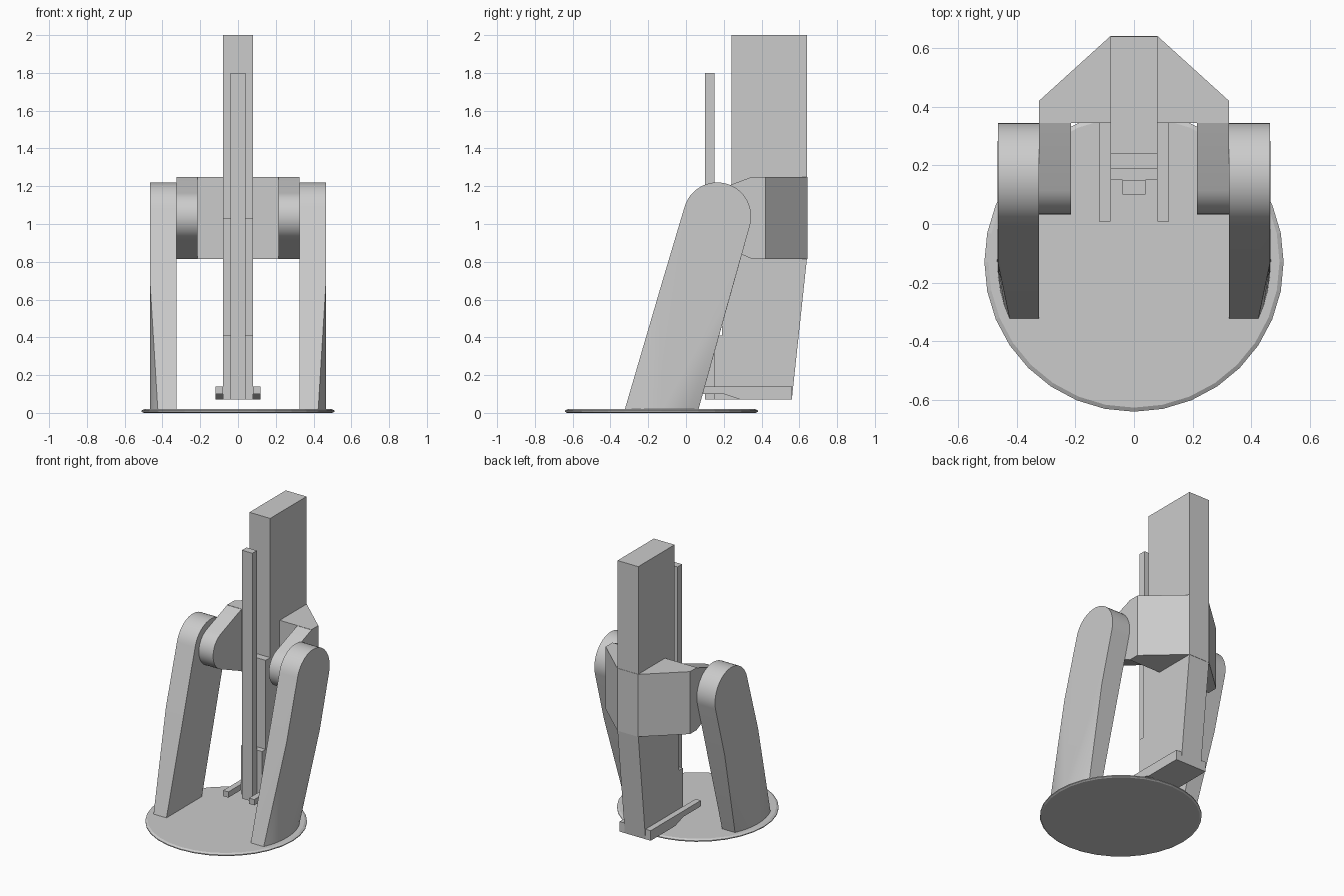
import bpy, bmesh
from math import sin, cos, pi, sqrt

if "Cube" in bpy.data.objects:
    bpy.data.objects.remove(bpy.data.objects["Cube"])

DISC_Y = -0.13            # centre of the base disc
PIVOT = (0.165, 1.04)     # arm pivot (y, z)


def finish(bm, name, smooth=False, mirror=False):
    bmesh.ops.recalc_face_normals(bm, faces=bm.faces)
    me = bpy.data.meshes.new(name)
    bm.to_mesh(me)
    bm.free()
    ob = bpy.data.objects.new(name, me)
    bpy.context.collection.objects.link(ob)
    if mirror:
        ob.modifiers.new("Mirror", 'MIRROR')
    if smooth:
        bpy.ops.object.select_all(action='DESELECT')
        ob.select_set(True)
        bpy.context.view_layer.objects.active = ob
        bpy.ops.object.shade_smooth_by_angle(angle=0.5)
    return ob


def prism(name, pts, place, lo, hi, **kw):
    """Extrude a 2D outline; place(a, b, t) maps it to 3D."""
    bm = bmesh.new()
    f = bm.faces.new([bm.verts.new(place(a, b, lo)) for a, b in pts])
    ext = bmesh.ops.extrude_face_region(bm, geom=[f])['geom']
    step = [h - l for h, l in zip(place(0, 0, hi), place(0, 0, lo))]
    bmesh.ops.translate(bm, vec=step, verts=[v for v in ext if isinstance(v, bmesh.types.BMVert)])
    return finish(bm, name, **kw)


def hull(name, pts, **kw):
    bm = bmesh.new()
    for p in pts:
        bm.verts.new(p)
    r = bmesh.ops.convex_hull(bm, input=bm.verts)
    junk = {g for g in r['geom_interior'] + r['geom_unused'] if isinstance(g, bmesh.types.BMVert)}
    bmesh.ops.delete(bm, geom=list(junk), context='VERTS')
    bmesh.ops.dissolve_limit(bm, angle_limit=0.01, verts=bm.verts, edges=bm.edges)
    return finish(bm, name, **kw)


def ring(r, n=48):
    return [(PIVOT[0] + r * cos(2 * pi * i / n), PIVOT[1] + r * sin(2 * pi * i / n)) for i in range(n)]


def side(y, z, x):
    return (x, y, z)


def plan(x, y, z):
    return (x, y, z)


# base disc with bevelled rim
bm = bmesh.new()
loops = []
for r, z in [(0.5, 0), (0.511, 0.006), (0.511, 0.012), (0.497, 0.02)]:
    loops.append([bm.verts.new((r * cos(pi * i / 16), DISC_Y + r * sin(pi * i / 16), z)) for i in range(32)])
for a, b in zip(loops, loops[1:]):
    for i in range(32):
        j = (i + 1) % 32
        bm.faces.new((a[i], a[j], b[j], b[i]))
bm.faces.new(loops[0])
bm.faces.new(loops[-1])
finish(bm, "base_disc")

# leaning support arms, outer foot edge follows the disc
pts = [(x, y, z) for x in (0.325, 0.465) for y, z in ring(0.18)]
pts += [(0.325, -0.325, 0.015), (0.325, 0.065, 0.015)]
pts += [(0.465, -0.13, 0.68), (0.465, 0.238, 0.635)]
for i in range(9):
    y = -0.325 + 0.39 * i / 8
    pts.append((sqrt(0.467 ** 2 - (y - DISC_Y) ** 2), y, 0.015))
hull("support_arm", pts, smooth=True, mirror=True)

# rounded pivot lugs between arms and carrier
lug = ring(0.132) + [(0.35, 1.25), (0.35, 0.815)]
hull("pivot_lug", [(x, y, z) for x in (0.215, 0.325) for y, z in lug], smooth=True, mirror=True)

# carrier block tapering towards the back
prism("carrier_block", [(-0.325, 0.345), (0.325, 0.345), (0.325, 0.42), (0.08, 0.642),
                        (-0.08, 0.642), (-0.325, 0.42)], plan, 0.815, 1.25)

# tall central column with stepped front
prism("column", [(0.56, 0.07), (0.64, 0.815), (0.64, 2.0), (0.24, 2.0), (0.24, 1.03), (0.19, 1.03),
                 (0.19, 0.41), (0.15, 0.41), (0.15, 0.07)], side, -0.08, 0.08)

# slim front rod
prism("front_rod", [(0.10, 0.07), (0.15, 0.07), (0.15, 1.8), (0.10, 1.8)], side, -0.04, 0.04)

# foot rails either side of the column
prism("foot_rail", [(0.008, 0.10), (0.2, 0.10), (0.29, 0.07), (0.56, 0.07), (0.56, 0.14), (0.008, 0.14)],
      side, 0.08, 0.12, mirror=True)
